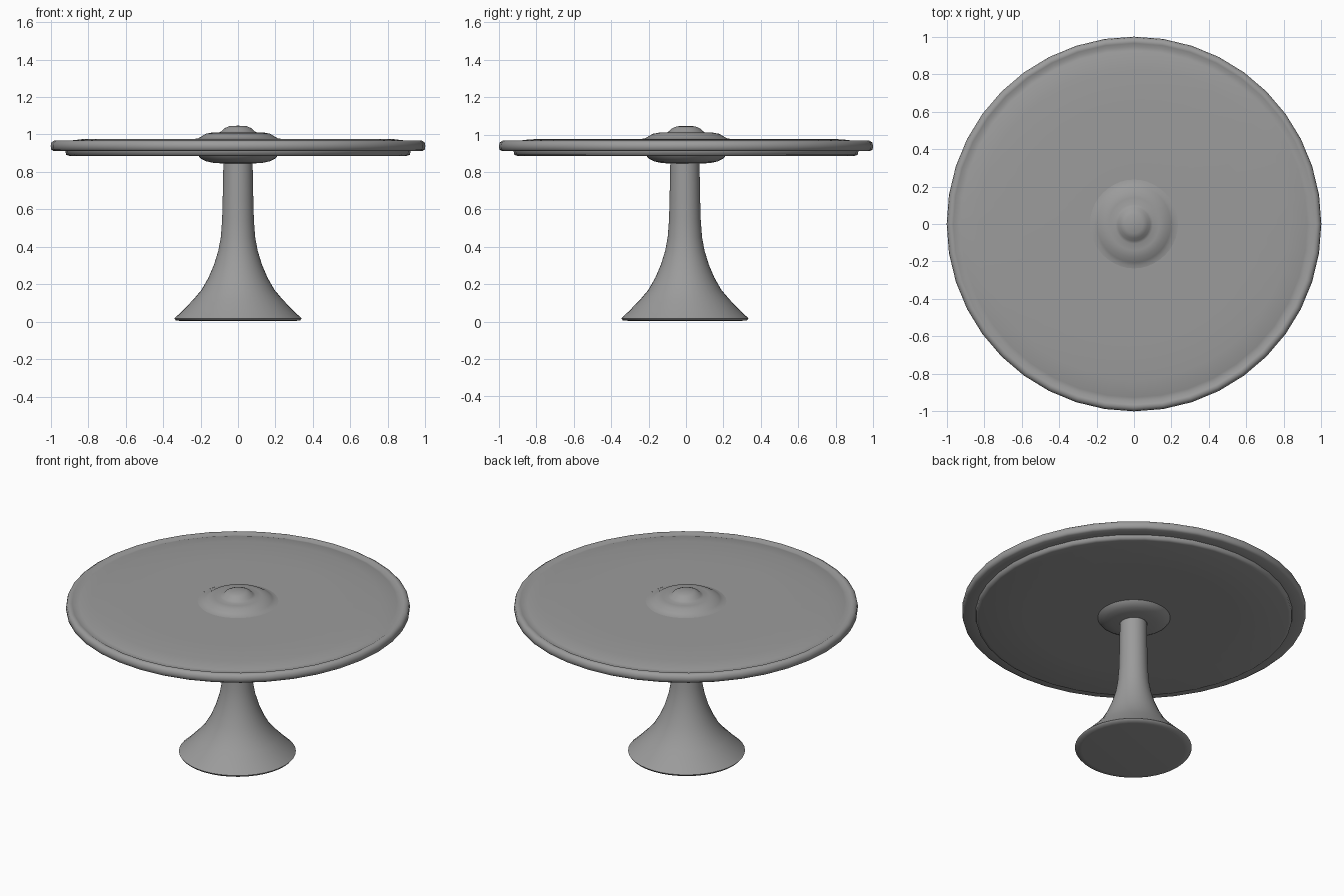
import bpy, bmesh, math

if "Cube" in bpy.data.objects:
    bpy.data.objects.remove(bpy.data.objects["Cube"])

# Dark grey finish
grey = bpy.data.materials.new("dark_grey")
grey.diffuse_color = (0.33, 0.33, 0.33, 1)
grey.use_nodes = True
grey.node_tree.nodes["Principled BSDF"].inputs["Base Color"].default_value = grey.diffuse_color


def lathe(name, profile, sides=40, angle=75, shift_y=0.0, stretch_x=1.0):
    """Revolve (radius, z) points about z; radius 0 becomes a pole."""
    bm = bmesh.new()
    rings = []
    for r, z in profile:
        if r == 0:
            rings.append([bm.verts.new((0, shift_y, z))] * sides)
        else:
            rings.append([bm.verts.new((r * stretch_x * math.cos(2 * math.pi * i / sides),
                                        r * math.sin(2 * math.pi * i / sides) + shift_y, z))
                          for i in range(sides)])
    for a, b in zip(rings, rings[1:]):
        for i in range(sides):
            j = (i + 1) % sides
            corners = list(dict.fromkeys((a[i], a[j], b[j], b[i])))
            bm.faces.new(corners)
    mesh = bpy.data.meshes.new(name)
    bm.to_mesh(mesh)
    bm.free()
    mesh.materials.append(grey)
    obj = bpy.data.objects.new(name, mesh)
    bpy.context.collection.objects.link(obj)
    bpy.ops.object.select_all(action='DESELECT')
    obj.select_set(True)
    bpy.context.view_layer.objects.active = obj
    bpy.ops.object.shade_smooth_by_angle(angle=math.radians(angle))
    return obj


# Flared foot and slim stem, closed underneath
lathe("pedestal", [(0, 0.004), (0.30, 0.004), (0.332, 0.007), (0.34, 0.018),
                   (0.30, 0.055), (0.24, 0.117), (0.195, 0.17), (0.158, 0.235),
                   (0.128, 0.305), (0.105, 0.38), (0.092, 0.45), (0.085, 0.54),
                   (0.082, 0.64), (0.08, 0.75), (0.078, 0.848)],
      shift_y=-0.006)

# Collar joining the stem to the underside of the plate
lathe("collar", [(0.076, 0.845), (0.13, 0.848), (0.17, 0.857),
                 (0.20, 0.872), (0.212, 0.887)])

# Plate with stepped underside, rounded rim and slightly raised top
lathe("plate", [(0.205, 0.886), (0.60, 0.886), (0.90, 0.886), (0.918, 0.892),
                (0.922, 0.912), (0.985, 0.912), (0.998, 0.920), (1.0, 0.940),
                (0.996, 0.958), (0.98, 0.968), (0.965, 0.967), (0.948, 0.957),
                (0.925, 0.964), (0.83, 0.975), (0.60, 0.977), (0.235, 0.977)])

# Domed boss with small central knob on top
lathe("top_knob", [(0.245, 0.976), (0.222, 0.979), (0.205, 0.988), (0.178, 1.004),
                   (0.14, 1.011), (0.105, 1.010), (0.09, 1.018), (0.075, 1.033),
                   (0.05, 1.044), (0, 1.047)], stretch_x=0.96)
